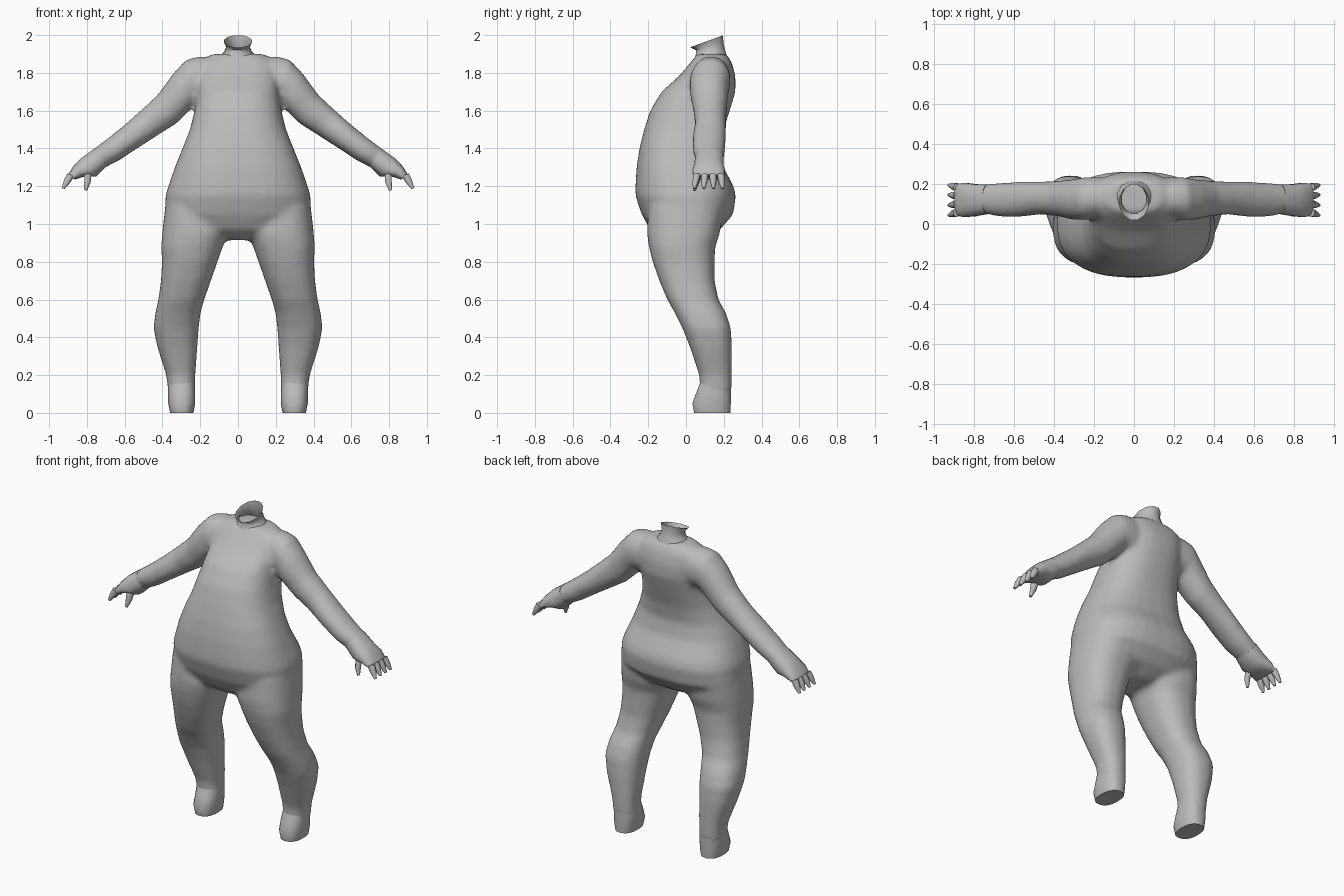
import bpy, bmesh
from math import cos, sin, pi
from mathutils import Vector

if "Cube" in bpy.data.objects:
    bpy.data.objects.remove(bpy.data.objects["Cube"])

grey = bpy.data.materials.new("plain grey")
grey.use_nodes = True
grey.diffuse_color = (0.5, 0.5, 0.5, 1)
grey.node_tree.nodes["Principled BSDF"].inputs["Base Color"].default_value = (0.5, 0.5, 0.5, 1)


def spow(v, p):
    return abs(v) ** p * (1 if v > 0 else -1)


def loft(bm, rings, sides=24, power=2.4, cap_start=True, cap_end=True):
    """Skin rounded rings, each given as (centre, half axis, half axis)."""
    loops = []
    for c, u, v in rings:
        loop = []
        for i in range(sides):
            a = 2 * pi * (i + 0.5) / sides
            loop.append(bm.verts.new(c + u * spow(cos(a), 2 / power) + v * spow(sin(a), 2 / power)))
        loops.append(loop)
    faces = []
    for a, b in zip(loops, loops[1:]):
        for i in range(sides):
            j = (i + 1) % sides
            faces.append(bm.faces.new((a[i], a[j], b[j], b[i])))
    if cap_start:
        faces.append(bm.faces.new(loops[0][::-1]))
    if cap_end:
        faces.append(bm.faces.new(loops[-1]))
    bmesh.ops.recalc_face_normals(bm, faces=faces)


def level(z, x0, x1, y0, y1, tilt=0):
    """Horizontal ring filling a box, optionally raised toward the back."""
    return (Vector(((x0 + x1) / 2, (y0 + y1) / 2, z)),
            Vector(((x1 - x0) / 2, 0, 0)), Vector((0, (y1 - y0) / 2, tilt)))


def slanted(s, xu, zu, xl, zl, y0, y1):
    """Ring across a limb between its upper and lower edge points."""
    up, low = Vector((s * xu, 0, zu)), Vector((s * xl, 0, zl))
    return ((up + low) / 2 + Vector((0, (y0 + y1) / 2, 0)), (up - low) / 2,
            Vector((0, (y1 - y0) / 2, 0)))


def finish(name, bm, angle=60, blend=False):
    mesh = bpy.data.meshes.new(name)
    bm.to_mesh(mesh)
    bm.free()
    mesh.materials.append(grey)
    ob = bpy.data.objects.new(name, mesh)
    bpy.context.collection.objects.link(ob)
    if blend:
        remesh = ob.modifiers.new("blend parts", "REMESH")
        remesh.mode = "VOXEL"
        remesh.voxel_size = 0.015
        remesh.use_smooth_shade = True
        smooth = ob.modifiers.new("soften", "SMOOTH")
        smooth.factor = 0.5
        smooth.iterations = 8
    else:
        bpy.ops.object.select_all(action="DESELECT")
        ob.select_set(True)
        bpy.context.view_layer.objects.active = ob
        bpy.ops.object.shade_smooth_by_angle(angle=angle * pi / 180)
    return ob


# Torso: height, half width, front, back
torso = [(0.915, 0.09, -0.12, 0.09), (0.97, 0.30, -0.19, 0.18), (1.05, 0.385, -0.235, 0.25),
         (1.15, 0.385, -0.268, 0.265), (1.2, 0.37, -0.268, 0.252), (1.3, 0.335, -0.262, 0.2),
         (1.4, 0.295, -0.247, 0.182), (1.5, 0.255, -0.222, 0.2), (1.6, 0.23, -0.19, 0.232),
         (1.7, 0.215, -0.13, 0.262), (1.78, 0.215, -0.04, 0.262), (1.85, 0.21, 0.02, 0.245),
         (1.9, 0.14, 0.06, 0.215)]
# Leg: height, inner, outer, front, back
leg = [(1.1, 0.08, 0.385, -0.2, 0.2), (0.95, 0.05, 0.402, -0.207, 0.18),
       (0.88, 0.08, 0.407, -0.197, 0.155), (0.8, 0.108, 0.403, -0.177, 0.152),
       (0.7, 0.143, 0.408, -0.142, 0.152), (0.6, 0.178, 0.422, -0.1, 0.172),
       (0.53, 0.198, 0.438, -0.06, 0.212), (0.45, 0.208, 0.448, -0.02, 0.238),
       (0.35, 0.215, 0.428, 0.02, 0.243), (0.2, 0.226, 0.38, 0.07, 0.242),
       (0.1, 0.228, 0.368, 0.075, 0.24)]
# Arm and hand: upper edge x z, lower edge x z, front, back
arm = [(0.1, 1.86, 0.1, 1.7, 0.05, 0.22), (0.2, 1.89, 0.17, 1.64, 0.03, 0.235),
       (0.275, 1.87, 0.215, 1.65, 0.02, 0.235), (0.345, 1.795, 0.25, 1.605, 0.02, 0.225),
       (0.425, 1.685, 0.328, 1.53, 0.038, 0.217), (0.513, 1.603, 0.428, 1.467, 0.048, 0.212),
       (0.603, 1.523, 0.537, 1.397, 0.035, 0.212), (0.703, 1.443, 0.627, 1.337, 0.035, 0.207),
       (0.775, 1.39, 0.71, 1.295, 0.05, 0.2), (0.8, 1.37, 0.735, 1.275, 0.055, 0.195)]
hand = [(0.76, 1.4, 0.695, 1.305, 0.05, 0.2), (0.83, 1.35, 0.75, 1.25, 0.04, 0.2),
        (0.872, 1.307, 0.815, 1.25, 0.033, 0.207), (0.9, 1.262, 0.863, 1.235, 0.04, 0.203)]
foot = [(0.18, 0.23, 0.37, 0.082, 0.238), (0.11, 0.226, 0.37, 0.055, 0.238),
        (0.05, 0.226, 0.37, 0.033, 0.238), (0, 0.236, 0.36, 0.042, 0.235)]

# Body: torso, legs and arms blended into one skin
bm = bmesh.new()
loft(bm, [level(z, -w, w, f, b) for z, w, f, b in torso], sides=32, power=2.5)
for s in (-1, 1):
    loft(bm, [level(z, s * i, s * o, f, b) for z, i, o, f, b in leg])
    loft(bm, [slanted(s, *r) for r in arm], power=2.1)
finish("body", bm, blend=True)

# Open neck with a collar tilted up toward the back
bm = bmesh.new()
loft(bm, [level(1.87, -0.12, 0.12, 0.04, 0.225), level(1.91, -0.075, 0.075, 0.05, 0.21, 0.01),
          level(1.94, -0.062, 0.062, 0.05, 0.2, 0.02), level(1.967, -0.076, 0.076, 0.018, 0.2, 0.033)],
     sides=12, power=2, cap_start=False, cap_end=False)
finish("neck", bm)

for s, side in ((-1, "right"), (1, "left")):
    # Foot with a flat sole
    bm = bmesh.new()
    loft(bm, [level(z, s * i, s * o, f, b) for z, i, o, f, b in foot])
    finish(side + "_foot", bm)

    # Palm, four fingers and a thumb
    bm = bmesh.new()
    loft(bm, [slanted(s, *r) for r in hand], sides=16)
    digits = [((0.885, y, 1.26), (0.905, y + dy, 1.225), (0.926, y + 2 * dy, 1.188))
              for y, dy in ((0.058, -0.007), (0.1, -0.003), (0.142, 0.002), (0.184, 0.005))]
    digits.append(((0.795, 0.07, 1.27), (0.797, 0.055, 1.225), (0.808, 0.045, 1.178)))
    for path in digits:
        rings = [(Vector((s * x, y, z)), Vector((r, 0, r * 0.4 * s)), Vector((0, r, 0)))
                 for (x, y, z), r in zip(path, (0.021, 0.018, 0.008))]
        loft(bm, rings, sides=8, power=2)
    finish(side + "_hand", bm)
